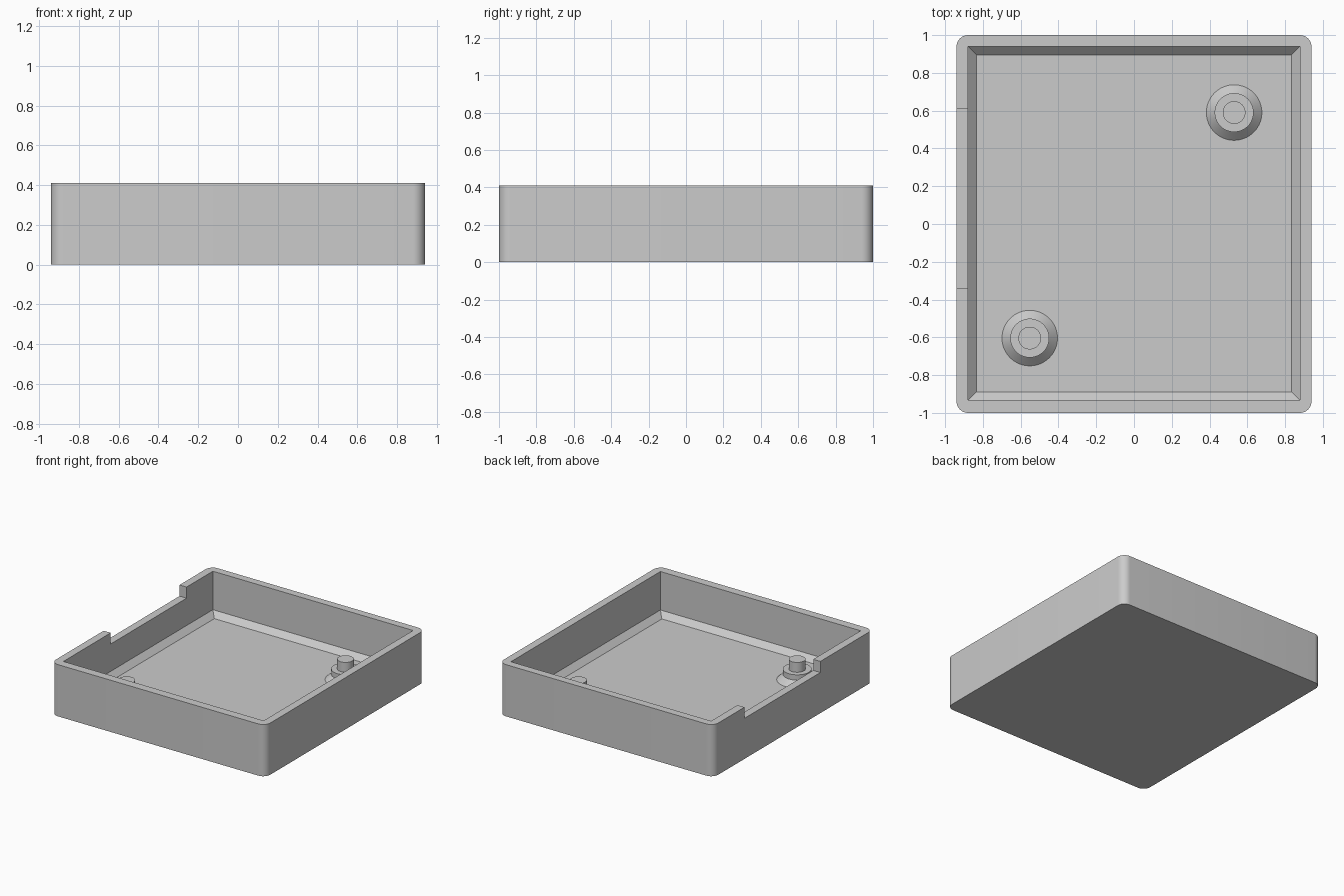
import bpy, bmesh
from math import cos, sin, tau, radians

cube = bpy.data.objects.get("Cube")
if cube:
    bpy.data.objects.remove(cube, do_unlink=True)

WIDTH, DEPTH, HEIGHT = 1.88, 2.0, 0.41
FLOOR, CHAMFER = 0.062, 0.043

grey = bpy.data.materials.new("plain grey")
grey.use_nodes = True
grey.diffuse_color = (0.6, 0.6, 0.6, 1)
grey.node_tree.nodes["Principled BSDF"].inputs["Base Color"].default_value = (0.6, 0.6, 0.6, 1)


def make_object(name, bm):
    bmesh.ops.recalc_face_normals(bm, faces=bm.faces)
    mesh = bpy.data.meshes.new(name)
    bm.to_mesh(mesh)
    bm.free()
    mesh.materials.append(grey)
    obj = bpy.data.objects.new(name, mesh)
    bpy.context.collection.objects.link(obj)
    return obj


def loft(name, rings):
    """Closed solid through a stack of rings with equal point counts."""
    bm = bmesh.new()
    loops = [[bm.verts.new(p) for p in ring] for ring in rings]
    n = len(loops[0])
    for low, high in zip(loops, loops[1:]):
        for i in range(n):
            j = (i + 1) % n
            bm.faces.new((low[i], low[j], high[j], high[i]))
    bm.faces.new(loops[0][::-1])
    bm.faces.new(loops[-1])
    return make_object(name, bm)


def rectangle(x0, x1, y0, y1, z):
    return [(x0, y0, z), (x1, y0, z), (x1, y1, z), (x0, y1, z)]


def rounded_rectangle(width, depth, radius, z, steps=10):
    points = []
    for quarter, (sx, sy) in enumerate([(1, 1), (-1, 1), (-1, -1), (1, -1)]):
        cx, cy = sx * (width / 2 - radius), sy * (depth / 2 - radius)
        for k in range(steps + 1):
            a = (quarter + k / steps) * tau / 4
            points.append((cx + radius * cos(a), cy + radius * sin(a), z))
    return points


def circle(x, y, radius, z, sides=64):
    return [(x + radius * cos(tau * i / sides), y + radius * sin(tau * i / sides), z)
            for i in range(sides)]


def activate(obj):
    bpy.ops.object.select_all(action='DESELECT')
    obj.select_set(True)
    bpy.context.view_layer.objects.active = obj


def cut(target, cutter):
    mod = target.modifiers.new("cut", 'BOOLEAN')
    mod.operation, mod.solver, mod.object = 'DIFFERENCE', 'EXACT', cutter
    activate(target)
    bpy.ops.object.modifier_apply(modifier=mod.name)
    bpy.data.objects.remove(cutter, do_unlink=True)


def smooth(obj):
    activate(obj)
    bpy.ops.object.shade_smooth_by_angle(angle=radians(30))


# Tray body with rounded upright corners
tray = loft("tray", [rounded_rectangle(WIDTH, DEPTH, 0.062, z) for z in (0, HEIGHT)])

# Cavity with a chamfer where the walls meet the floor
x, y0, y1, c = 0.878, -0.933, 0.939, CHAMFER
cut(tray, loft("cavity", [
    rectangle(-x + c, x - c, y0 + c, y1 - c, FLOOR),
    rectangle(-x, x, y0, y1, FLOOR + c),
    rectangle(-x, x, y0, y1, HEIGHT + 0.1)]))

# Shallow notch in the rim of one side wall
cut(tray, loft("notch", [rectangle(-1.1, -0.8, -0.34, 0.61, z)
                         for z in (0.322, HEIGHT + 0.1)]))
smooth(tray)

# Stepped locating posts: flared foot, collar, pin
profile = [(0.147, FLOOR - 0.005), (0.147, FLOOR), (0.103, FLOOR + CHAMFER),
           (0.103, 0.147), (0.06, 0.147), (0.06, 0.225)]
for name, px, py in [("back_post", 0.53, 0.59), ("front_post", -0.552, -0.604)]:
    smooth(loft(name, [circle(px, py, r, z) for r, z in profile]))
